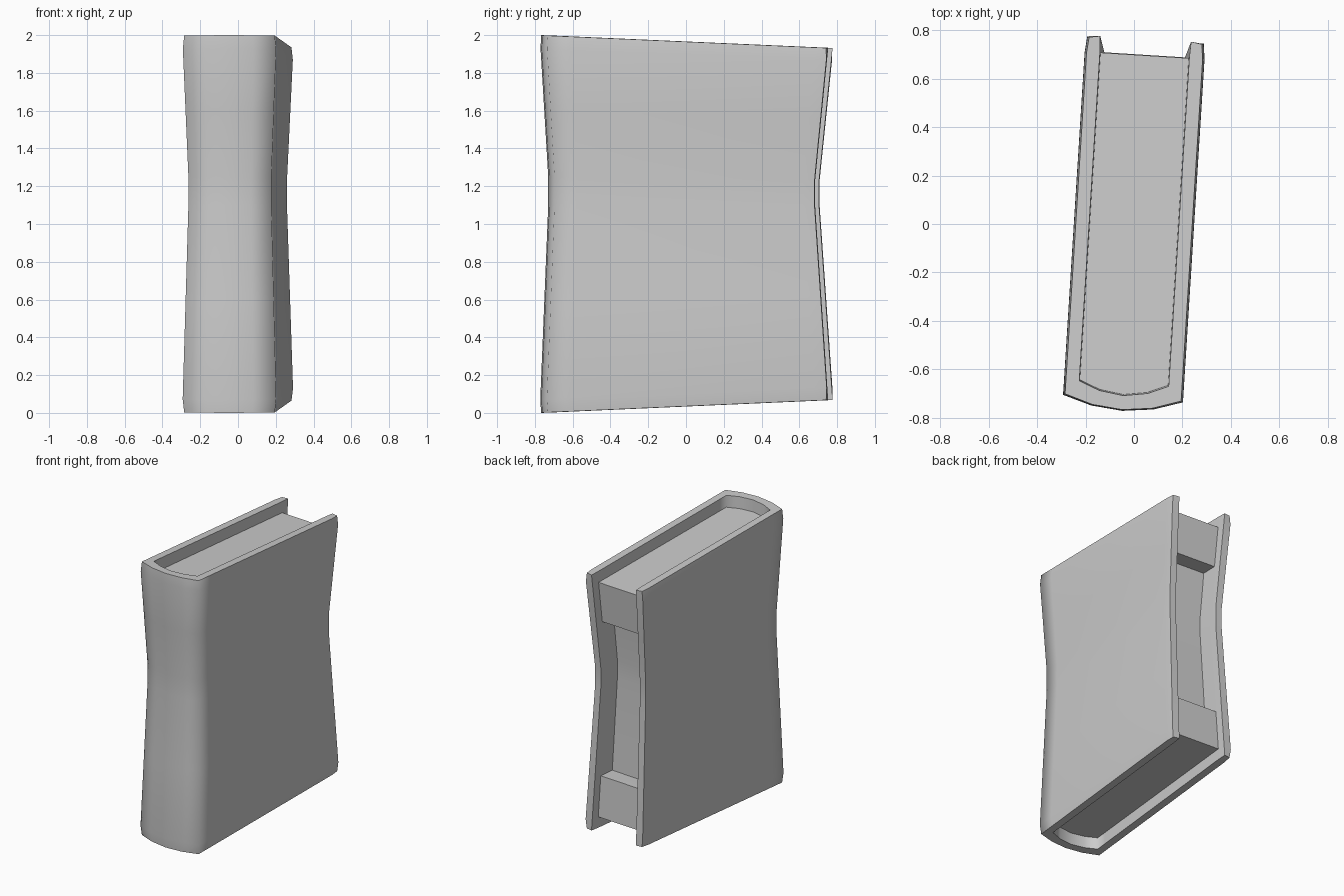
import bpy
import bmesh
import math

if "Cube" in bpy.data.objects:
    bpy.data.objects.remove(bpy.data.objects["Cube"], do_unlink=True)

grey = bpy.data.materials.new("plain_grey")
grey.use_nodes = True
grey.diffuse_color = (0.6, 0.6, 0.6, 1)
grey.node_tree.nodes["Principled BSDF"].inputs["Base Color"].default_value = grey.diffuse_color

TURN = math.radians(3.6)
WAIST_LOW, WAIST_HIGH = 1.1, 1.25


def place(u, v, z):
    """Pinch the waist, shorten the fore edge side and turn the book."""
    if z < WAIST_LOW:
        pinch = z / WAIST_LOW
    elif z > WAIST_HIGH:
        pinch = (2 - z) / (2 - WAIST_HIGH)
    else:
        pinch = 1
    height = 1 + (z - 1) * (1 - 0.068 * (v + 0.776) / 1.54)
    u *= 1 - 0.12 * pinch
    v = v * (1 - 0.075 * pinch) - 0.013 * pinch
    c, s = math.cos(TURN), math.sin(TURN)
    return (c * u + s * v, c * v - s * u, height)


def mirrored(half):
    """Complete a half profile that ends on the centre line."""
    return half + [(-u, v) for u, v in reversed(half[:-1])]


def finish(bm, name, angle):
    bmesh.ops.recalc_face_normals(bm, faces=bm.faces)
    mesh = bpy.data.meshes.new(name)
    bm.to_mesh(mesh)
    bm.free()
    mesh.materials.append(grey)
    obj = bpy.data.objects.new(name, mesh)
    bpy.context.collection.objects.link(obj)
    bpy.ops.object.select_all(action='DESELECT')
    obj.select_set(True)
    bpy.context.view_layer.objects.active = obj
    bpy.ops.object.shade_smooth_by_angle(angle=math.radians(angle))
    return obj


def loft(bm, rings, closed):
    """Join neighbouring rings of vertices with quads."""
    for low, high in zip(rings, rings[1:]):
        n = len(low)
        for i in range(n if closed else n - 1):
            j = (i + 1) % n
            bm.faces.new((low[i], low[j], high[j], high[i]))


# Cover: two boards and a rounded spine, with softened rims
outer = mirrored([(-0.243, 0.766), (-0.25, 0.70), (-0.25, -0.60),
                  (-0.25, -0.725), (-0.13, -0.762), (0, -0.776)])
inner = mirrored([(-0.188, 0.766), (-0.185, 0.70), (-0.185, -0.58),
                  (-0.185, -0.66), (-0.10, -0.695), (0, -0.71)])
bm = bmesh.new()
rings = []
for z in (0, 0.07, 0.6, WAIST_LOW, WAIST_HIGH, 1.6, 1.93, 2):
    rim = 1 if z in (0, 2) else 0
    ring = [bm.verts.new(place(u * (1 - 0.04 * rim), v * (1 - 0.01 * rim), z))
            for u, v in outer]
    ring += [bm.verts.new(place(u, v, z)) for u, v in reversed(inner)]
    rings.append(ring)
loft(bm, rings, True)
for ring in (rings[0], rings[-1]):
    n = len(ring)
    for i in range(len(outer) - 1):
        bm.faces.new((ring[i], ring[i + 1], ring[n - 2 - i], ring[n - 1 - i]))
finish(bm, "cover", 78)

# Pages: recessed block, fore edge hollowed between a lower and an upper lip
LIP, HOLLOW = 0.705, 0.58
levels = [(0.085, LIP), (0.40, LIP), (0.40, HOLLOW), (0.6, HOLLOW),
          (WAIST_LOW, HOLLOW), (WAIST_HIGH, HOLLOW),
          (1.6, HOLLOW), (1.6, LIP), (1.915, LIP)]
bm = bmesh.new()
rings = []
for z, back in levels:
    outline = mirrored([(-0.195, back), (-0.195, -0.665), (-0.10, -0.71), (0, -0.725)])
    rings.append([bm.verts.new(place(u, v, z)) for u, v in outline])
loft(bm, rings, True)
bm.faces.new(rings[0])
bm.faces.new(rings[-1])
finish(bm, "pages", 60)
